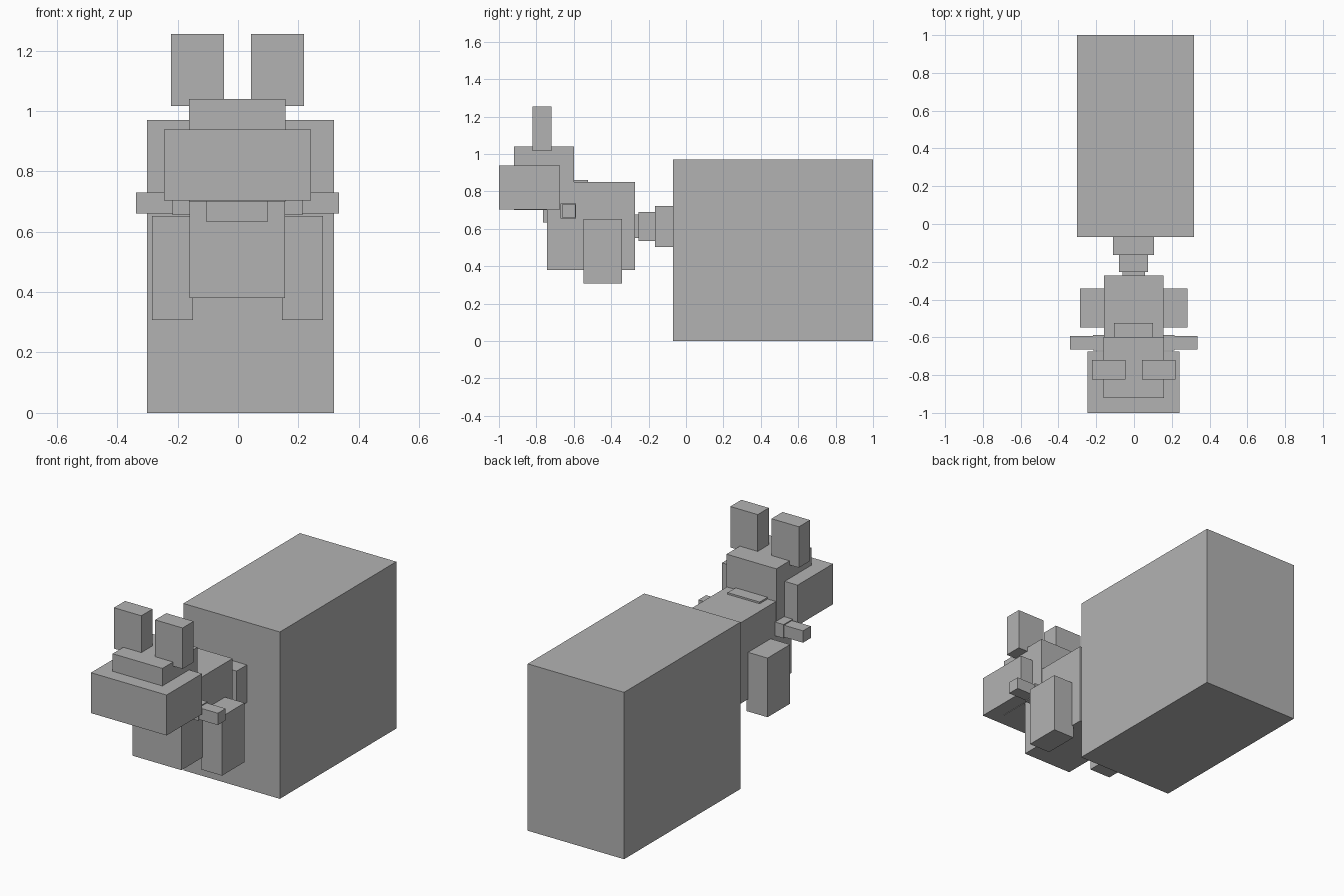
import bpy

if "Cube" in bpy.data.objects:
    bpy.data.objects.remove(bpy.data.objects["Cube"])

grey = bpy.data.materials.new("plain grey")
grey.diffuse_color = (0.45, 0.45, 0.45, 1)
grey.use_nodes = True
grey.node_tree.nodes["Principled BSDF"].inputs["Base Color"].default_value = grey.diffuse_color


def box(name, x, y, z):
    """Box spanning the given (low, high) ranges."""
    spans = (x, y, z)
    bpy.ops.mesh.primitive_cube_add(size=1, location=[(a + b) / 2 for a, b in spans])
    ob = bpy.context.object
    ob.name = name
    ob.scale = [b - a for a, b in spans]
    bpy.ops.object.transform_apply(location=False, rotation=False, scale=True)
    ob.data.materials.append(grey)
    return ob


def pair(name, x, y, z):
    """Mirrored left and right boxes."""
    box("right_" + name, x, y, z)
    box("left_" + name, (-x[1] - 0.003, -x[0] - 0.003), y, z)


# Large rear block and the stepped link to the torso
box("rear_block", (-0.302, 0.318), (-0.07, 1.0), (0, 0.97))
box("link_large", (-0.11, 0.106), (-0.165, -0.07), (0.503, 0.722))
box("link_medium", (-0.08, 0.075), (-0.255, -0.165), (0.535, 0.69))
box("link_small", (-0.06, 0.057), (-0.275, -0.255), (0.55, 0.675))

# Torso, neck and head
box("torso", (-0.16, 0.156), (-0.742, -0.272), (0.38, 0.85))
box("neck", (-0.106, 0.1), (-0.765, -0.525), (0.633, 0.86))
box("head", (-0.162, 0.158), (-0.92, -0.598), (0.70, 1.04))
box("snout", (-0.245, 0.241), (-1.0, -0.675), (0.703, 0.938))

# Ears, legs and two-piece arms
pair("ear", (0.043, 0.219), (-0.822, -0.72), (1.016, 1.254))
pair("leg", (0.146, 0.282), (-0.549, -0.342), (0.308, 0.652))
pair("shoulder", (0.15, 0.214), (-0.67, -0.587), (0.655, 0.735))
pair("hand", (0.214, 0.335), (-0.664, -0.592), (0.66, 0.729))
